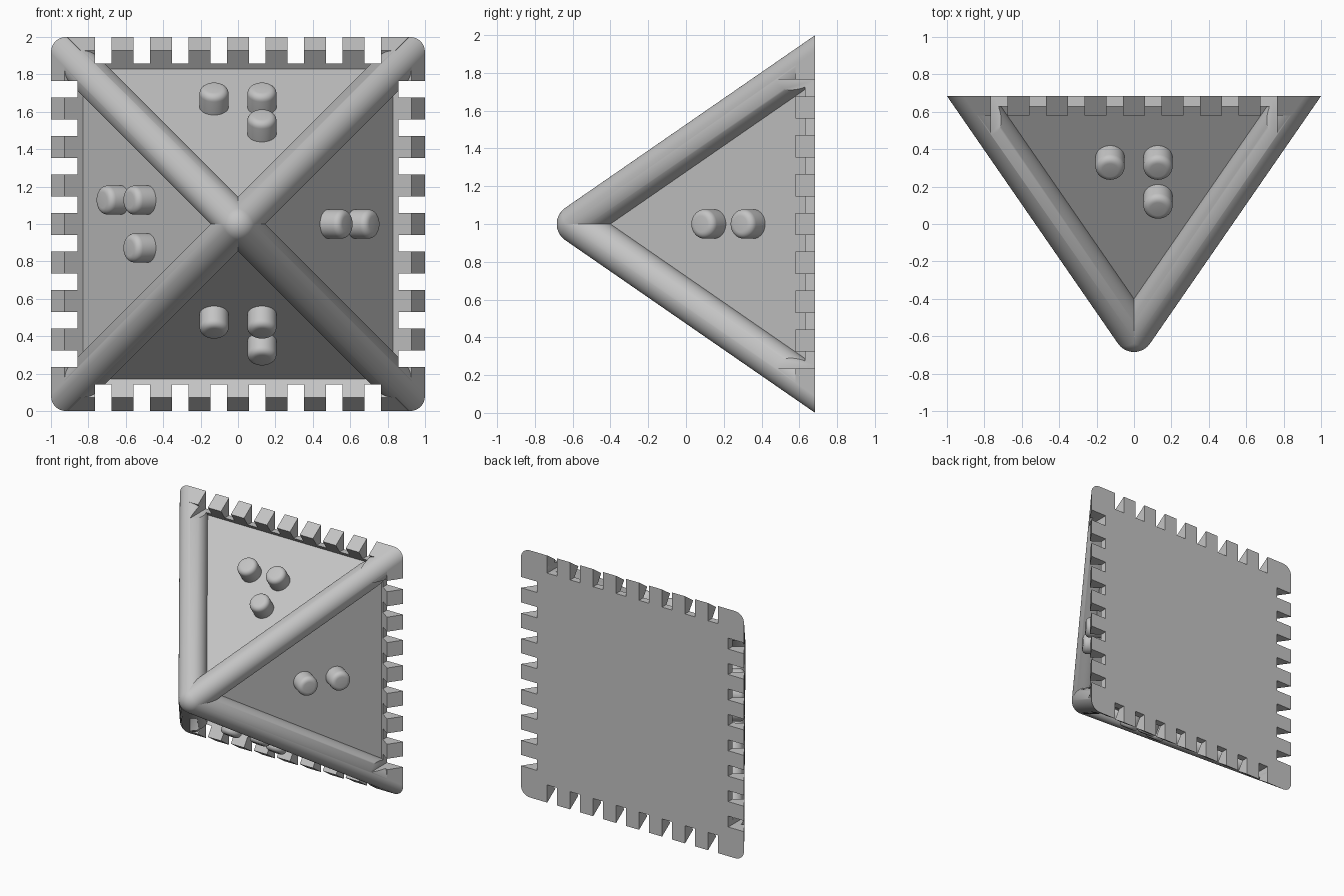
import bpy, bmesh, math
from mathutils import Matrix, Vector

cube = bpy.data.objects.get("Cube")
if cube:
    bpy.data.objects.remove(cube)

BACK = 0.684                      # plane of the square base
SLOPE = 0.691                     # half width gained per unit of depth
RADIUS = 0.104                    # edge rods
DEPTH = 0.12                      # recess of each face
NORMAL = Vector((0, -SLOPE, 1)).normalized()
TIP = BACK - 1 / SLOPE            # sharp tip of the outer envelope
HUB = Vector((0, TIP + RADIUS / -NORMAL.y, 0))
CORE_TIP = TIP + DEPTH / -NORMAL.y
UP = Matrix.Translation((0, 0, 1))

grey = bpy.data.materials.new("plain_grey")
grey.use_nodes = True
grey.diffuse_color = (0.55, 0.55, 0.55, 1)
grey.node_tree.nodes["Principled BSDF"].inputs["Base Color"].default_value = grey.diffuse_color


def finish(bm, name, matrix=Matrix()):
    """Turn a bmesh into a named grey object."""
    bm.transform(UP @ matrix)
    bmesh.ops.recalc_face_normals(bm, faces=bm.faces[:])
    mesh = bpy.data.meshes.new(name)
    bm.to_mesh(mesh)
    bm.free()
    mesh.materials.append(grey)
    obj = bpy.data.objects.new(name, mesh)
    bpy.context.collection.objects.link(obj)
    return obj


def activate(obj):
    bpy.ops.object.select_all(action='DESELECT')
    obj.select_set(True)
    bpy.context.view_layer.objects.active = obj


def smooth(obj):
    activate(obj)
    bpy.ops.object.shade_smooth_by_angle(angle=math.radians(35))


def turn(quarter):
    return Matrix.Rotation(quarter * math.pi / 2, 4, 'Y')


# Slot cutter: eight boxes along each side of the base
bm = bmesh.new()
for q in range(4):
    for i in range(8):
        x = -0.72 + i * 1.44 / 7
        box = Matrix.Translation((x, 0.6, 0.857 + 0.2)) @ Matrix.Diagonal((0.088, 0.6, 0.4, 1))
        bmesh.ops.create_cube(bm, size=1, matrix=turn(q) @ box)
cutter = finish(bm, "slot_cutter")
cutter.hide_render = True


def cut_slots(obj):
    activate(obj)
    mod = obj.modifiers.new("slots", 'BOOLEAN')
    mod.operation = 'DIFFERENCE'
    mod.solver = 'EXACT'
    mod.object = cutter
    bpy.ops.object.modifier_apply(modifier=mod.name)


# Recessed pyramid body
bm = bmesh.new()
half = (BACK - CORE_TIP) * SLOPE
base = [bm.verts.new((sx * half, BACK, sz * half)) for sx, sz in ((-1, -1), (1, -1), (1, 1), (-1, 1))]
tip = bm.verts.new((0, CORE_TIP, 0))
bm.faces.new(base)
for i in range(4):
    bm.faces.new((base[i], base[(i + 1) % 4], tip))
finish(bm, "pyramid_body")

# Rounded rods along the four sloping edges
for i, (sx, sz) in enumerate(((1, 1), (-1, 1), (-1, -1), (1, -1))):
    run = Vector((sx * SLOPE, 1, sz * SLOPE)) * (BACK - HUB.y + 0.25)
    place = Matrix.Translation(HUB + run / 2) @ run.to_track_quat('Z', 'Y').to_matrix().to_4x4()
    bm = bmesh.new()
    bmesh.ops.create_cone(bm, cap_ends=True, segments=64, radius1=RADIUS, radius2=RADIUS,
                          depth=run.length, matrix=place)
    cut = bmesh.ops.bisect_plane(bm, geom=bm.verts[:] + bm.edges[:] + bm.faces[:],
                                 plane_co=(0, BACK, 0), plane_no=(0, 1, 0), clear_outer=True)
    rim = [e for e in cut["geom_cut"] if isinstance(e, bmesh.types.BMEdge)]
    bmesh.ops.edgeloop_fill(bm, edges=rim)
    rod = finish(bm, f"edge_rod_{i + 1}")
    cut_slots(rod)
    smooth(rod)

# Rounded tip where the rods meet
bm = bmesh.new()
bmesh.ops.create_uvsphere(bm, u_segments=48, v_segments=32, radius=RADIUS,
                          matrix=Matrix.Translation(HUB))
smooth(finish(bm, "rounded_tip"))

# Toothed rims: a bar on each side, ending inside the rods
lip = Vector((0, 0.58, (0.58 - TIP) * SLOPE))
deep = lip - NORMAL * (DEPTH + 0.04)
section = [Vector((0, BACK, 1)), lip, deep, Vector((0, BACK, deep.z))]
end_plane = Vector((SLOPE, 1, SLOPE)).cross(NORMAL)
for q, side in enumerate(("top", "left", "bottom", "right")):
    bm = bmesh.new()
    ends = []
    for s in (-1, 1):
        ring = []
        for p in section:
            x = -end_plane.dot(p - HUB) / end_plane.x
            ring.append(bm.verts.new((s * x, p.y, p.z)))
        bm.faces.new(ring)
        ends.append(ring)
    for k in range(4):
        n = (k + 1) % 4
        bm.faces.new((ends[0][k], ends[0][n], ends[1][n], ends[1][k]))
    cut_slots(finish(bm, f"toothed_rim_{side}", turn(q)))

# Rounded studs standing on each face: (sideways, depth) per face
NEAR, FAR, SIDE = 0.147, 0.355, 0.128
studs = {
    "top": [(-SIDE, FAR), (SIDE, FAR), (SIDE, NEAR)],
    "left": [(0, FAR), (0, NEAR)],
    "bottom": [(SIDE, NEAR), (-SIDE, NEAR), (-SIDE, FAR)],
    "right": [(SIDE, FAR), (SIDE, NEAR), (-SIDE, NEAR)],
}
for q, (side, spots) in enumerate(studs.items()):
    for i, (x, y) in enumerate(spots):
        foot = Vector((x, y, (y - CORE_TIP) * SLOPE))
        bm = bmesh.new()
        bmesh.ops.create_cone(bm, cap_ends=True, segments=40, radius1=0.078, radius2=0.078, depth=0.14)
        top = [e for e in bm.edges if all(v.co.z > 0 for v in e.verts)]
        bmesh.ops.bevel(bm, geom=top, offset=0.035, segments=5, profile=0.5, affect='EDGES')
        place = Matrix.Translation(foot + NORMAL * 0.05) @ NORMAL.to_track_quat('Z', 'Y').to_matrix().to_4x4()
        smooth(finish(bm, f"stud_{side}_{i + 1}", turn(q) @ place))

bpy.data.objects.remove(cutter)
